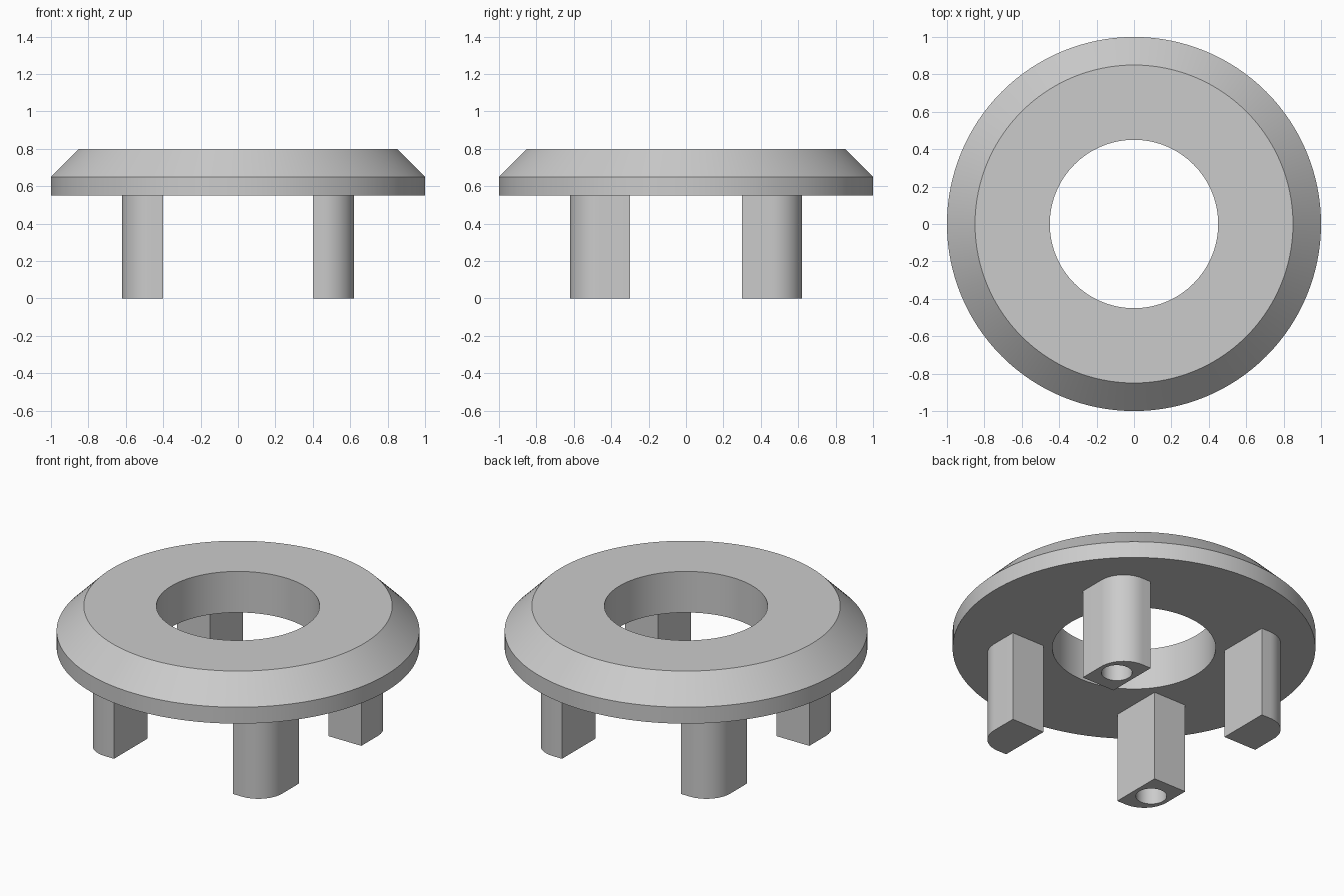
import bpy, bmesh, math

if "Cube" in bpy.data.objects:
    bpy.data.objects.remove(bpy.data.objects["Cube"])

grey = bpy.data.materials.new("plain grey")
grey.use_nodes = True
grey.diffuse_color = (0.6, 0.6, 0.6, 1)
grey.node_tree.nodes["Principled BSDF"].inputs["Base Color"].default_value = (0.6, 0.6, 0.6, 1)


def finish(bm, name):
    """Turn a bmesh into a smooth-shaded object with crisp edges."""
    bmesh.ops.recalc_face_normals(bm, faces=bm.faces)
    mesh = bpy.data.meshes.new(name)
    bm.to_mesh(mesh)
    bm.free()
    mesh.materials.append(grey)
    obj = bpy.data.objects.new(name, mesh)
    bpy.context.collection.objects.link(obj)
    return obj


def shade(obj):
    bpy.ops.object.select_all(action='DESELECT')
    obj.select_set(True)
    bpy.context.view_layer.objects.active = obj
    bpy.ops.object.shade_smooth_by_angle(angle=math.radians(30))


# Bevelled ring: closed profile turned about z
def make_ring(profile, segments=128):
    bm = bmesh.new()
    loops = []
    for i in range(segments):
        a = 2 * math.pi * i / segments
        loops.append([bm.verts.new((r * math.cos(a), r * math.sin(a), z)) for r, z in profile])
    n = len(profile)
    for i in range(segments):
        a, b = loops[i], loops[(i + 1) % segments]
        for j in range(n):
            k = (j + 1) % n
            bm.faces.new((a[j], b[j], b[k], a[k]))
    return finish(bm, "bevelled_ring")


shade(make_ring([(0.45, 0.55), (1, 0.55), (1, 0.65), (0.85, 0.8), (0.45, 0.8)]))

# Legs: rectangular posts with the outer corner rounded
INNER_X, INNER_Y, OUTER, FILLET = 0.4, 0.3, 0.62, 0.16
TOP = 0.56


def make_leg(name, sx, sy, pin_hole):
    c = OUTER - FILLET
    outline = [(INNER_X, INNER_Y), (OUTER, INNER_Y)]
    for i in range(17):
        a = math.pi / 2 * i / 16
        outline.append((c + FILLET * math.cos(a), c + FILLET * math.sin(a)))
    outline.append((INNER_X, OUTER))
    bm = bmesh.new()
    face = bm.faces.new([bm.verts.new((x * sx, y * sy, 0)) for x, y in outline])
    top = bmesh.ops.extrude_face_region(bm, geom=[face])["geom"]
    bmesh.ops.translate(bm, vec=(0, 0, TOP), verts=[v for v in top if isinstance(v, bmesh.types.BMVert)])
    leg = finish(bm, name)
    if pin_hole:
        # Blind round hole in the underside
        bpy.ops.mesh.primitive_cylinder_add(vertices=48, radius=0.085, depth=0.8,
                                            location=(0.51 * sx, 0.46 * sy, 0))
        cutter = bpy.context.object
        cutter.name = name + "_hole_cutter"
        cutter.data.materials.append(grey)
        cut = leg.modifiers.new("pin_hole", 'BOOLEAN')
        cut.operation = 'DIFFERENCE'
        cut.solver = 'EXACT'
        cut.object = cutter
        bpy.context.view_layer.objects.active = leg
        bpy.ops.object.modifier_apply(modifier=cut.name)
        bpy.data.objects.remove(cutter)
    shade(leg)


for side, sx in (("left", 1), ("right", -1)):
    for end, sy in (("front", -1), ("back", 1)):
        make_leg(f"{end}_{side}_leg", sx, sy, pin_hole=(sx == sy))
